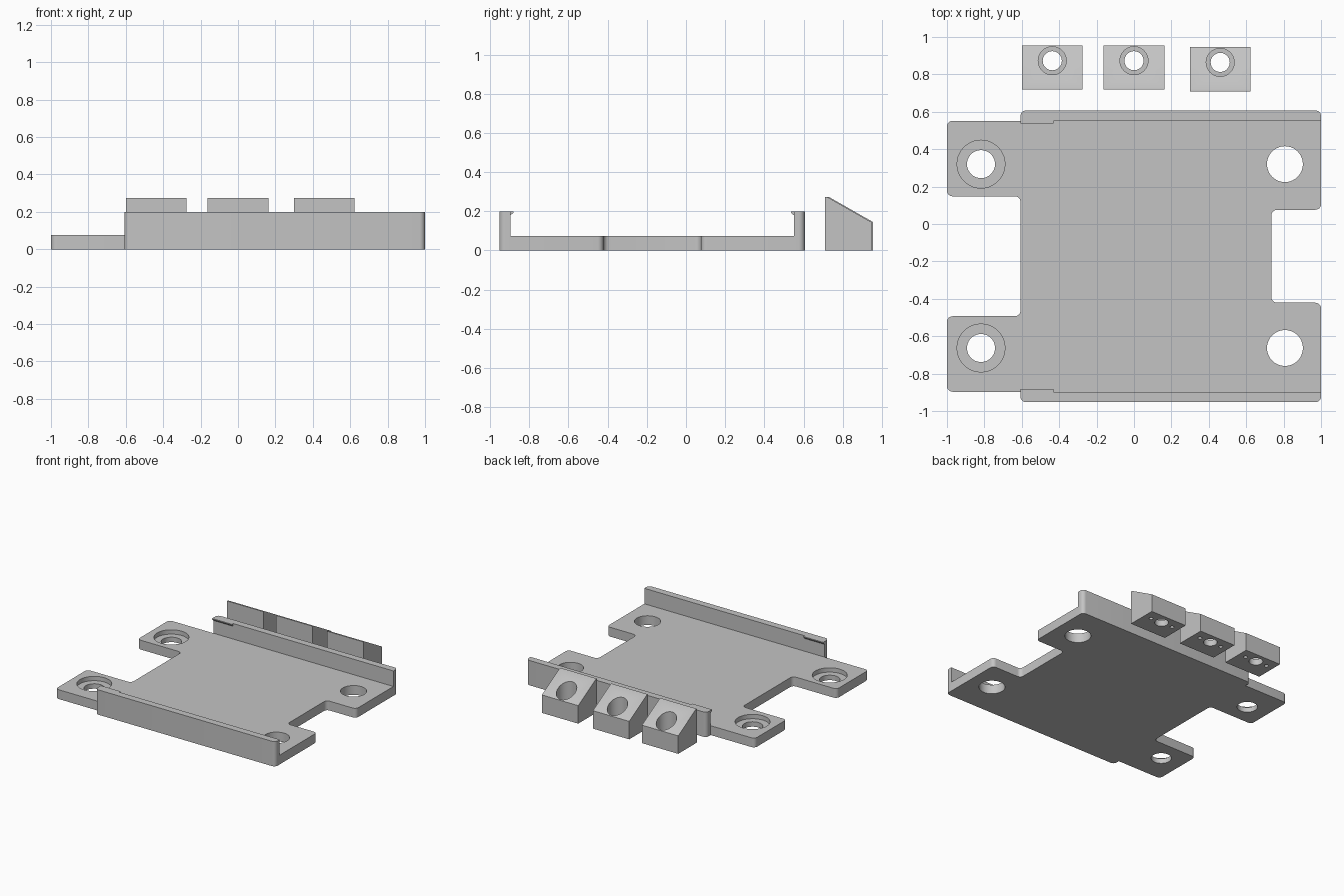
import bpy, bmesh, math
from mathutils import Vector

if "Cube" in bpy.data.objects:
    bpy.data.objects.remove(bpy.data.objects["Cube"])

grey = bpy.data.materials.new("plain grey")
grey.diffuse_color = (0.55, 0.55, 0.55, 1)
grey.use_nodes = True
grey.node_tree.nodes["Principled BSDF"].inputs["Base Color"].default_value = grey.diffuse_color


def rounded(points, steps=6):
    """Outline from (x, y, radius) corners, each corner filleted."""
    out = []
    for i, (x, y, r) in enumerate(points):
        p = Vector((x, y))
        if r == 0:
            out.append(p)
            continue
        a = (Vector(points[i - 1][:2]) - p).normalized()
        b = (Vector(points[(i + 1) % len(points)][:2]) - p).normalized()
        for k in range(steps + 1):
            t = k / steps * math.pi / 2
            out.append(p + a * r * (1 - math.sin(t)) + b * r * (1 - math.cos(t)))
    return out


def extrude(name, ring, offset):
    """Solid from a closed ring of 3D points swept along offset."""
    bm = bmesh.new()
    face = bm.faces.new([bm.verts.new(p) for p in ring])
    top = bmesh.ops.extrude_face_region(bm, geom=[face])["geom"]
    bmesh.ops.translate(bm, vec=offset,
                        verts=[v for v in top if isinstance(v, bmesh.types.BMVert)])
    bmesh.ops.recalc_face_normals(bm, faces=bm.faces)
    mesh = bpy.data.meshes.new(name)
    bm.to_mesh(mesh)
    bm.free()
    mesh.materials.append(grey)
    obj = bpy.data.objects.new(name, mesh)
    bpy.context.collection.objects.link(obj)
    return obj


def slab(name, outline, height):
    return extrude(name, [(x, y, 0) for x, y in outline], (0, 0, height))


def cylinder(x, y, r, z0, z1, n=40):
    ring = [(x + r * math.cos(2 * math.pi * k / n),
             y + r * math.sin(2 * math.pi * k / n), z0) for k in range(n)]
    return extrude("cutter", ring, (0, 0, z1 - z0))


def combine(obj, others, operation):
    """Apply booleans, then discard the helper solids."""
    bpy.context.view_layer.objects.active = obj
    for other in others:
        other.hide_render = True
        mod = obj.modifiers.new("bool", 'BOOLEAN')
        mod.operation, mod.solver, mod.object = operation, 'EXACT', other
        bpy.ops.object.modifier_apply(modifier=mod.name)
        bpy.data.objects.remove(other)


def smooth(obj):
    bpy.ops.object.select_all(action='DESELECT')
    obj.select_set(True)
    bpy.context.view_layer.objects.active = obj
    bpy.ops.object.shade_smooth_by_angle(angle=math.radians(30))


# Base plate with four mounting tabs
R = 0.03
LEFT, RIGHT, BACK, FRONT = -0.607, 0.735, 0.552, -0.897
plate = slab("base_plate", rounded([
    (-1, BACK, R), (-1, 0.148, R), (LEFT, 0.148, R), (LEFT, -0.493, R),
    (-1, -0.493, R), (-1, FRONT, R), (1, FRONT, 0), (1, -0.421, R),
    (RIGHT, -0.421, R), (RIGHT, 0.076, R), (1, 0.076, R), (1, BACK, 0)]), 0.075)

# Side rails, each with a small snap lip at the left end
extras = []
for inner, outer, s in ((BACK, 0.607, 1), (FRONT, -0.953, -1)):
    extras.append(slab("rail", rounded([
        (LEFT, inner, 0), (LEFT, outer, R), (1, outer, R), (1, inner, 0)]), 0.2))
    lip = [(inner + s * 0.02, 0.2), (inner - s * 0.016, 0.2),
           (inner - s * 0.016, 0.193), (inner, 0.178), (inner + s * 0.02, 0.178)]
    extras.append(extrude("lip", [(LEFT, y, z) for y, z in lip], (0.177, 0, 0)))
combine(plate, extras, 'UNION')

# Screw holes: counterbored on the left, plain on the right
holes = []
for y in (0.32, -0.663):
    holes += [cylinder(-0.818, y, 0.075, -0.1, 0.3),
              cylinder(-0.818, y, 0.128, 0.04, 0.3),
              cylinder(0.807, y, 0.096, -0.1, 0.3)]
combine(plate, holes, 'DIFFERENCE')
smooth(plate)

# Three loose wedge clamps with counterbored holes and blind pin holes below
for i, (cx, y0) in enumerate(((-0.437, 0.718), (0, 0.718), (0.461, 0.709))):
    profile = [(0, 0), (0.237, 0), (0.237, 0.145), (0.012, 0.273), (0, 0.273)]
    clamp = extrude(f"wedge_clamp_{i + 1}",
                    [(cx - 0.162, y0 + y, z) for y, z in profile], (0.324, 0, 0))
    hy = y0 + 0.155
    combine(clamp, [cylinder(cx, hy, 0.051, -0.1, 0.4),
                    cylinder(cx, hy, 0.075, 0.05, 0.4),
                    cylinder(cx - 0.1, hy, 0.015, -0.1, 0.05, 16),
                    cylinder(cx + 0.1, hy, 0.015, -0.1, 0.05, 16)], 'DIFFERENCE')
    smooth(clamp)
